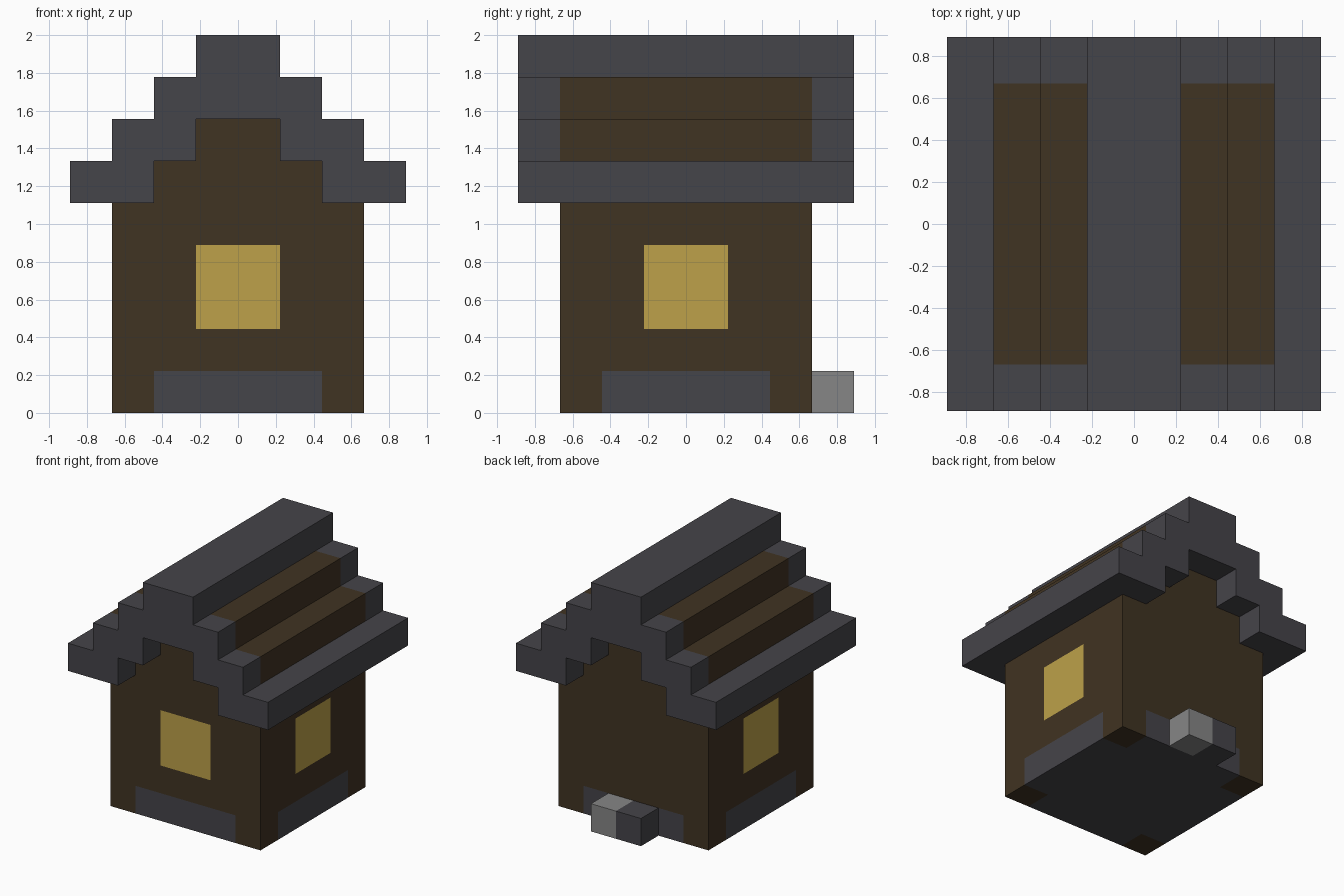
import bpy, bmesh
from mathutils import Vector

U = 2 / 9  # one block

cube = bpy.data.objects.get("Cube")
if cube:
    bpy.data.objects.remove(cube, do_unlink=True)


def material(name, rgb):
    mat = bpy.data.materials.new(name)
    mat.use_nodes = True
    mat.diffuse_color = (*rgb, 1)
    mat.node_tree.nodes["Principled BSDF"].inputs["Base Color"].default_value = (*rgb, 1)
    return mat


wood = material("dark_wood", (0.051, 0.033, 0.016))
slate = material("slate", (0.060, 0.058, 0.067))
glow = material("window_yellow", (0.509, 0.356, 0.067))
stone = material("light_stone", (0.238, 0.238, 0.238))


def extrude(name, profile, y0, y1, mats, rule=None, cuts=()):
    """Extrude an x-z profile along y, slice it on planes, colour faces by rule."""
    bm = bmesh.new()
    face = bm.faces.new([bm.verts.new((x, y0, z)) for x, z in profile])
    geom = bmesh.ops.extrude_face_region(bm, geom=[face])["geom"]
    moved = [v for v in geom if isinstance(v, bmesh.types.BMVert)]
    bmesh.ops.translate(bm, verts=moved, vec=(0, y1 - y0, 0))
    bmesh.ops.recalc_face_normals(bm, faces=bm.faces)
    for axis, at in cuts:
        normal = Vector((0, 0, 0))
        normal[axis] = 1
        bmesh.ops.bisect_plane(bm, geom=bm.verts[:] + bm.edges[:] + bm.faces[:],
                               plane_co=normal * at, plane_no=normal)
    if rule:
        for f in bm.faces:
            f.material_index = rule(f.calc_center_median(), f.normal)
    bmesh.ops.scale(bm, verts=bm.verts, vec=(U, U, U))
    mesh = bpy.data.meshes.new(name)
    bm.to_mesh(mesh)
    bm.free()
    for m in mats:
        mesh.materials.append(m)
    obj = bpy.data.objects.new(name, mesh)
    bpy.context.collection.objects.link(obj)
    return obj


def box(name, x0, x1, y0, y1, z0, z1, mat):
    return extrude(name, [(x0, z0), (x1, z0), (x1, z1), (x0, z1)], y0, y1, [mat])


def mirrored(half):
    return half + [(-x, z) for x, z in reversed(half) if x]


# Walls and stepped roof core, with foundation and windows cut into the faces
def wall_colour(c, n):
    if n.z < -0.5:
        return 0 if min(abs(c.x), abs(c.y)) > 2 else 1
    if abs(n.z) > 0.5:
        return 0
    across = abs(c.x) if abs(n.y) > 0.5 else abs(c.y)
    if c.z < 1 and across < 2:
        return 1
    if 2 < c.z < 4 and across < 1 and n.y < 0.5:
        return 2
    return 0


cuts = [(axis, at) for axis in (0, 1) for at in (-2, -1, 1, 2)]
cuts += [(2, at) for at in (1, 2, 4)]
extrude("walls", mirrored([(3, 0), (3, 7), (2, 7), (2, 8)]), -3, 3,
        [wood, slate, glow], wall_colour, cuts)

# Stepped gable trim overhanging front and back
outer = [(4, 5), (4, 6), (3, 6), (3, 7), (2, 7), (2, 8), (1, 8), (1, 9)]
inner = [(-2, 5), (-2, 6), (-1, 6), (-1, 7)]
arch = mirrored(outer) + mirrored(inner)
for side, y0 in (("front", -4), ("back", 3)):
    extrude(side + "_gable_trim", arch, y0, y0 + 1, [slate])

# Ridge and eaves between the trims
box("ridge_beam", -1, 1, -3, 3, 8, 9, slate)
box("left_eave", 3, 4, -3, 3, 5, 6, slate)
box("right_eave", -4, -3, -3, 3, 5, 6, slate)

# Back doorstep, one light and one dark block
box("left_doorstep", 0, 1, 3, 4, 0, 1, stone)
box("right_doorstep", -1, 0, 3, 4, 0, 1, slate)
